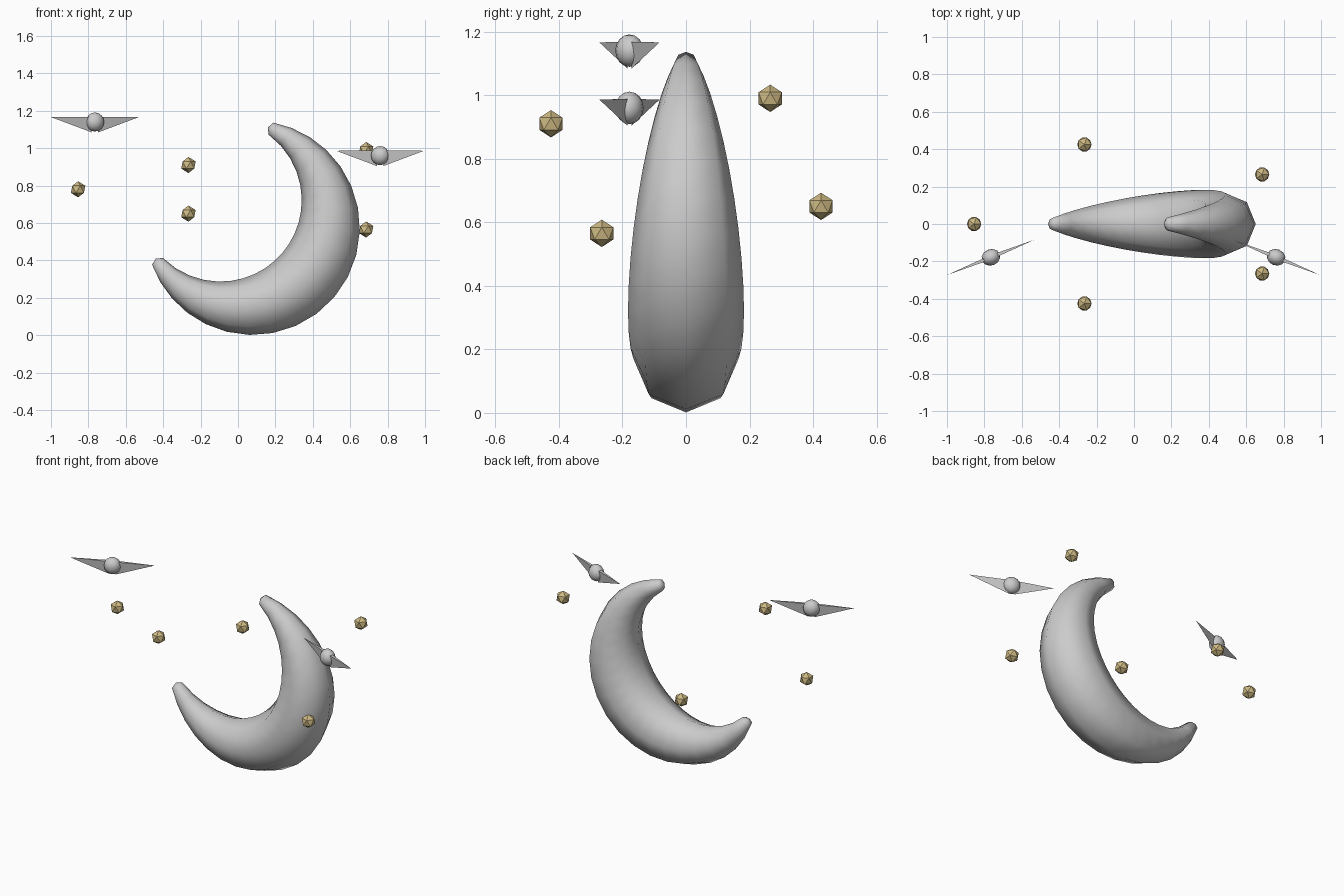
import bpy, bmesh
from math import sin, cos, radians, sqrt, pi
from mathutils import Vector, Matrix

if "Cube" in bpy.data.objects:
    bpy.data.objects.remove(bpy.data.objects["Cube"], do_unlink=True)


def material(name, rgb):
    m = bpy.data.materials.new(name)
    m.use_nodes = True
    m.diffuse_color = (*rgb, 1)
    m.node_tree.nodes["Principled BSDF"].inputs["Base Color"].default_value = (*rgb, 1)
    return m


GREY = material("pale grey", (0.6, 0.6, 0.6))
GOLD = material("soft gold", (0.62, 0.49, 0.23))


def finish(name, bm, mat, smooth=False):
    bmesh.ops.recalc_face_normals(bm, faces=bm.faces)
    mesh = bpy.data.meshes.new(name)
    for f in bm.faces:
        f.smooth = smooth
    bm.to_mesh(mesh)
    bm.free()
    mesh.materials.append(mat)
    obj = bpy.data.objects.new(name, mesh)
    bpy.context.collection.objects.link(obj)
    return obj


# Crescent moon: octagonal rings swept along an arc between two offset circles
def crescent():
    bm = bmesh.new()
    centre, steps, sides = Vector((-0.008, 0, 0.648)), 20, 8
    outer, inner, shift = 0.573, 0.435, 0.1135
    rings, poles = [], []
    for i in range(steps + 1):
        a = radians(-108.5 + 217 * i / steps)
        phi = a - radians(40.5)
        far = shift * cos(a) + sqrt(outer ** 2 - (shift * sin(a)) ** 2)
        near = -shift * cos(a) + sqrt(inner ** 2 - (shift * sin(a)) ** 2)
        mid, r = (far + near) / 2, (far - near) / 2
        out = Vector((cos(phi), 0, sin(phi)))
        p = centre + out * mid
        rings.append([bm.verts.new(p + r * (out * cos(t) + Vector((0, sin(t), 0))))
                      for t in (2 * pi * k / sides for k in range(sides))])
        if i in (0, steps):
            along = Vector((-sin(phi), 0, cos(phi))) * (0.018 if i else -0.018)
            poles.append(bm.verts.new(p + along))
    for k in range(sides):
        n = (k + 1) % sides
        for r1, r2 in zip(rings, rings[1:]):
            bm.faces.new((r1[k], r1[n], r2[n], r2[k]))
        for pole, ring in zip(poles, (rings[0], rings[-1])):
            bm.faces.new((pole, ring[k], ring[n]))
    finish("crescent_moon", bm, GREY, True)


# Flyer: rounded body with two thin tapering wings
def flyer(side, x, z, angle):
    place = Matrix.Translation((x, -0.178, z)) @ Matrix.Rotation(radians(angle), 4, "Z")
    bm = bmesh.new()
    bmesh.ops.create_uvsphere(bm, u_segments=12, v_segments=8, radius=0.051)
    bmesh.ops.scale(bm, vec=(1, 0.86, 1), verts=bm.verts)
    finish(side + "_flyer_body", bm, GREY, True).matrix_world = place
    for s, label in ((-1, "right"), (1, "left")):
        bm = bmesh.new()
        for p in ((0.253, 0, 0.026), (0.03, 0.01, 0.028), (0.03, -0.01, 0.028), (0.018, 0, -0.056)):
            bm.verts.new((s * p[0], p[1], p[2]))
        bmesh.ops.convex_hull(bm, input=bm.verts)
        finish(f"{side}_flyer_{label}_wing", bm, GREY).matrix_world = place


# Star: faceted twenty-sided gem
def star(number, spot):
    bm = bmesh.new()
    bmesh.ops.create_icosphere(bm, subdivisions=1, radius=0.043)
    finish(f"star_{number}", bm, GOLD).location = spot


crescent()
flyer("right", -0.765, 1.14, 22)
flyer("left", 0.76, 0.96, -22)
spots = ((-0.855, 0, 0.78), (-0.265, -0.425, 0.91), (-0.265, 0.425, 0.65),
         (0.685, 0.265, 0.99), (0.685, -0.265, 0.565))
for i, spot in enumerate(spots):
    star(i + 1, spot)
